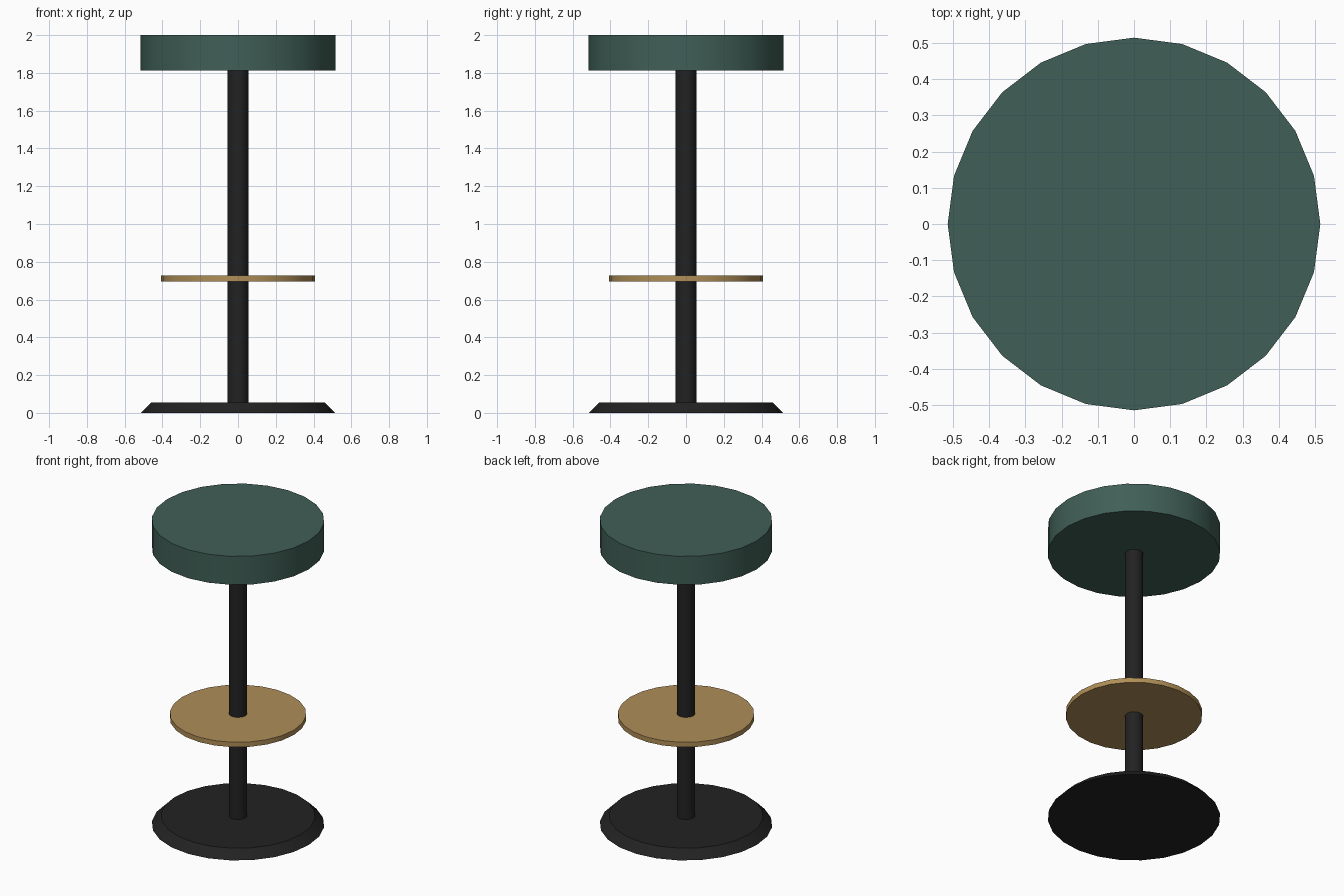
import bpy
import math

cube = bpy.data.objects.get("Cube")
if cube:
    bpy.data.objects.remove(cube, do_unlink=True)


def make_material(name, colour):
    mat = bpy.data.materials.new(name)
    mat.use_nodes = True
    rgba = (*colour, 1.0)
    mat.diffuse_color = rgba
    mat.node_tree.nodes["Principled BSDF"].inputs["Base Color"].default_value = rgba
    return mat


def disc(name, mat, bottom, top, radius, top_radius=None, sides=24):
    """Upright cylinder or tapered disc between two heights."""
    bpy.ops.mesh.primitive_cone_add(
        vertices=sides, radius1=radius, radius2=top_radius or radius,
        depth=top - bottom, location=(0, 0, (bottom + top) / 2))
    obj = bpy.context.object
    obj.name = obj.data.name = name
    obj.data.materials.append(mat)
    bpy.ops.object.shade_smooth_by_angle(angle=math.radians(35))
    return obj


green = make_material("dark green upholstery", (0.051, 0.114, 0.093))
brass = make_material("brass", (0.43, 0.27, 0.095))
black = make_material("black metal", (0.016, 0.016, 0.016))

# Floor plate with a sloping rim
disc("base", black, 0, 0.055, 0.515, top_radius=0.46)
# Column running from the floor plate into the seat
disc("column", black, 0.05, 1.82, 0.055, sides=16)
# Round footrest
disc("footrest", brass, 0.695, 0.727, 0.407)
# Padded seat
disc("seat", green, 1.813, 2.0, 0.515)
